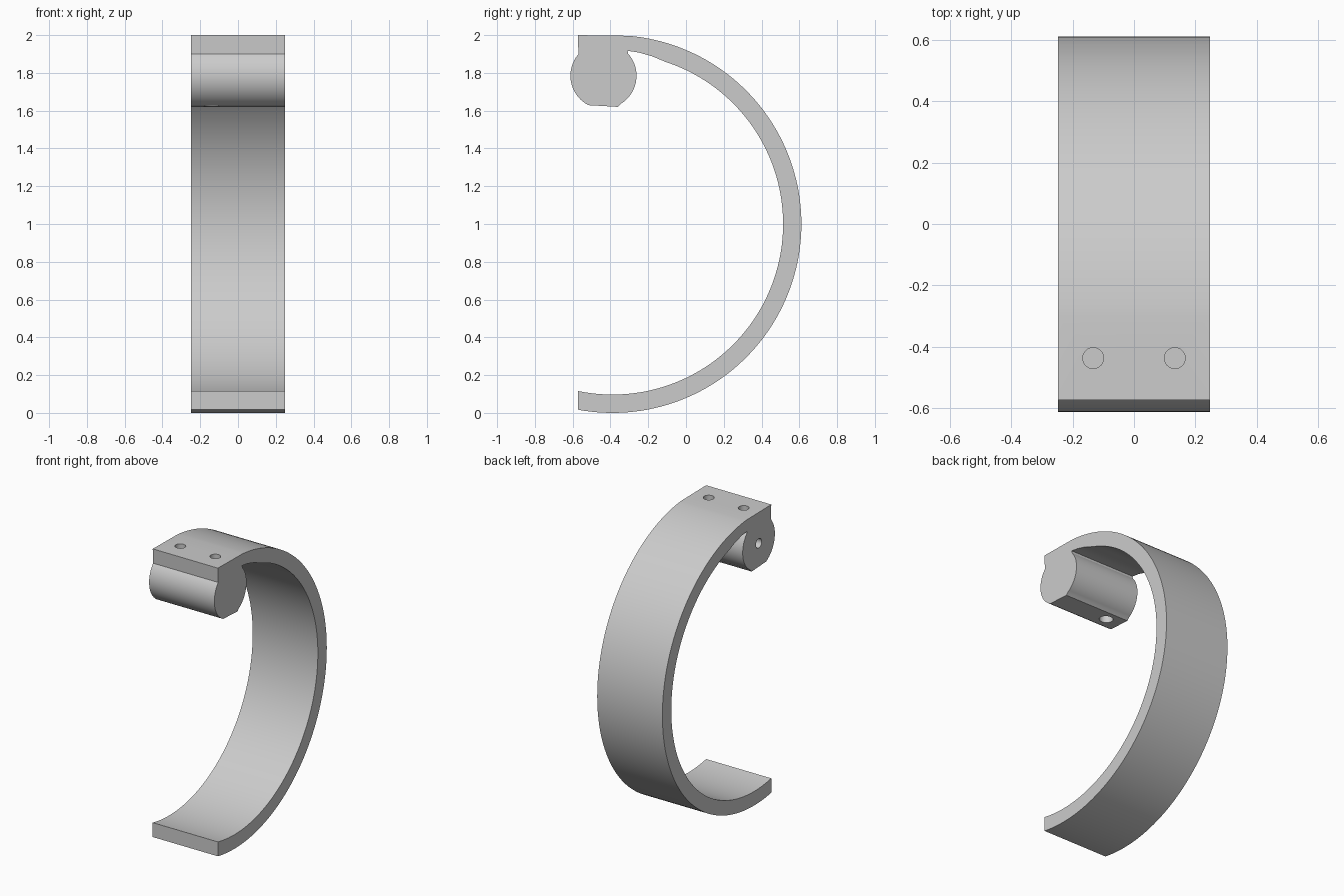
import bpy, bmesh, math
from mathutils import Matrix

if "Cube" in bpy.data.objects:
    bpy.data.objects.remove(bpy.data.objects["Cube"])

HALF_WIDTH = 0.248
RING = (-0.389, 1.0)
BARREL = (-0.437, 1.785)
BARREL_R = 0.175
FRONT = -0.573

grey = bpy.data.materials.new("plain grey")
grey.use_nodes = True
grey.diffuse_color = (0.6, 0.6, 0.6, 1)
grey.node_tree.nodes["Principled BSDF"].inputs["Base Color"].default_value = (0.6, 0.6, 0.6, 1)


def arc(centre, radius, start, end, steps):
    """Points (y, z) along an arc, angles in degrees."""
    angles = [math.radians(start + (end - start) * i / steps) for i in range(steps + 1)]
    return [(centre[0] + radius * math.cos(a), centre[1] + radius * math.sin(a)) for a in angles]


def extrude_profile(name, points):
    bm = bmesh.new()
    face = bm.faces.new([bm.verts.new((-HALF_WIDTH, y, z)) for y, z in points])
    new = bmesh.ops.extrude_face_region(bm, geom=[face])["geom"]
    verts = [g for g in new if isinstance(g, bmesh.types.BMVert)]
    bmesh.ops.translate(bm, verts=verts, vec=(2 * HALF_WIDTH, 0, 0))
    bmesh.ops.recalc_face_normals(bm, faces=bm.faces)
    mesh = bpy.data.meshes.new(name)
    bm.to_mesh(mesh)
    bm.free()
    obj = bpy.data.objects.new(name, mesh)
    bpy.context.collection.objects.link(obj)
    mesh.materials.append(grey)
    return obj


def drill(obj, location, radius, length, along_x=False):
    """Cut a round hole, then remove the cutter."""
    bpy.ops.mesh.primitive_cylinder_add(vertices=32, radius=radius, depth=length, location=location)
    cutter = bpy.context.object
    cutter.hide_render = True
    if along_x:
        cutter.data.transform(Matrix.Rotation(math.pi / 2, 4, "Y"))
    cutter.data.materials.append(grey)
    bpy.ops.object.select_all(action="DESELECT")
    bpy.context.view_layer.objects.active = obj
    obj.select_set(True)
    mod = obj.modifiers.new("hole", "BOOLEAN")
    mod.operation = "DIFFERENCE"
    mod.solver = "EXACT"
    mod.object = cutter
    bpy.ops.object.modifier_apply(modifier=mod.name)
    bpy.data.objects.remove(cutter)


# Curved strap with a squared clamp block and a round barrel at its upper end
profile = arc(RING, 1.0, -100.6, 85, 96)
profile += [(FRONT, 2.0)]
profile += arc(BARREL, BARREL_R, 139, 243, 24)
profile += [(-0.36, 1.62)]
profile += arc(BARREL, BARREL_R, 302, 402, 24)
profile += [(-0.309, 1.917), (-0.25, 1.908), (-0.18, 1.888)]
profile += arc(RING, 0.903, 72, -101.75, 90)
hook = extrude_profile("curved_hook", profile)

# Two blind screw holes in the top of the block
for side in (-1, 1):
    drill(hook, (side * 0.133, -0.437, 2.0), 0.034, 0.24)

# Axial hole in the right end, meeting a wider hole in the barrel's flat underside
drill(hook, (-HALF_WIDTH, BARREL[0], BARREL[1]), 0.032, 0.3, along_x=True)
drill(hook, (-0.14, BARREL[0], 1.69), 0.044, 0.22)

bpy.ops.object.select_all(action="DESELECT")
hook.select_set(True)
bpy.context.view_layer.objects.active = hook
bpy.ops.object.shade_smooth_by_angle(angle=math.radians(25))
